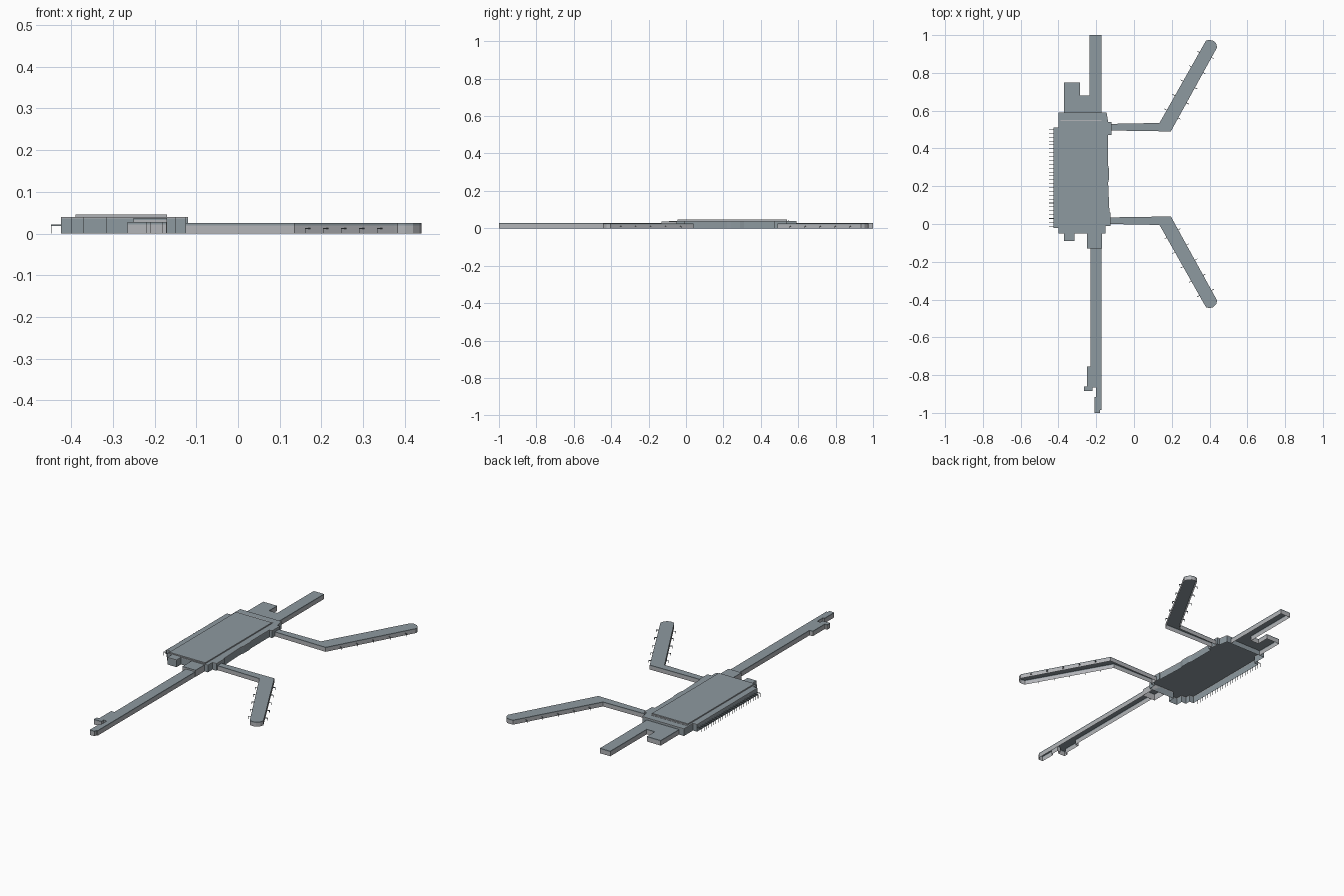
import bpy, bmesh
from mathutils import Vector

if "Cube" in bpy.data.objects:
    bpy.data.objects.remove(bpy.data.objects["Cube"])


def material(name, colour):
    m = bpy.data.materials.new(name)
    m.use_nodes = True
    m.diffuse_color = (*colour, 1)
    m.node_tree.nodes["Principled BSDF"].inputs["Base Color"].default_value = (*colour, 1)
    return m


SLATE = material("slate roof", (0.27, 0.32, 0.35))
PALE = material("pale wall", (0.45, 0.46, 0.48))


def finish(name, bm):
    mesh = bpy.data.meshes.new(name)
    bm.to_mesh(mesh)
    bm.free()
    mesh.materials.append(SLATE)
    mesh.materials.append(PALE)
    ob = bpy.data.objects.new(name, mesh)
    bpy.context.collection.objects.link(ob)
    return ob


def shell(name, outline, levels, pale_bands):
    """Roof and walls over an outline, open underneath; walls split into bands."""
    area = sum(a[0] * b[1] - b[0] * a[1]
               for a, b in zip(outline, outline[1:] + outline[:1]))
    if area < 0:
        outline = outline[::-1]
    bm = bmesh.new()
    rings = [[bm.verts.new((x, y, z)) for x, y in outline] for z in levels]
    n = len(outline)
    for band, (low, high) in enumerate(zip(rings, rings[1:])):
        for i in range(n):
            j = (i + 1) % n
            face = bm.faces.new((low[i], low[j], high[j], high[i]))
            face.material_index = int(band in pale_bands)
    bm.faces.new(rings[-1])
    return finish(name, bm)


def add_bar(bm, a, b, width):
    """Thin square bar from a to b."""
    a, b = Vector(a), Vector(b)
    quat = (b - a).to_track_quat('Z', 'Y')
    made = bmesh.ops.create_cube(bm, size=1)["verts"]
    for v in made:
        local = Vector((v.co.x * width, v.co.y * width, v.co.z * (b - a).length))
        v.co = quat @ local + (a + b) / 2


def mirrored(points, middle=0.265):
    return [(x, 2 * middle - y) for x, y in points]


# Main hall with stepped footprint
hall = [(-0.40, 0.59), (-0.145, 0.59), (-0.137, 0.54), (-0.12, 0.54), (-0.12, 0.47),
        (-0.137, 0.47), (-0.137, 0.31), (-0.132, 0.29), (-0.132, 0.24), (-0.137, 0.22),
        (-0.13, 0.06), (-0.125, 0.06), (-0.125, -0.01), (-0.15, -0.01), (-0.15, -0.05),
        (-0.25, -0.05), (-0.315, -0.05), (-0.315, -0.09), (-0.37, -0.09), (-0.37, -0.05),
        (-0.40, -0.05), (-0.40, -0.02), (-0.425, -0.02), (-0.425, 0.51), (-0.40, 0.51)]
shell("main_hall", hall, [0, 0.036, 0.04], {1})

# Raised roof and the pale strip beside it
roof = [(-0.39, -0.045), (-0.17, -0.045), (-0.17, 0.54), (-0.39, 0.54)]
shell("raised_roof", roof, [0.04, 0.046], {0})
strip = [(-0.39, 0.545), (-0.172, 0.545), (-0.172, 0.551), (-0.39, 0.551)]
bpy.data.objects["raised_roof"].data.update()
light = shell("roof_strip", strip, [0.04, 0.0415], {0})
light.data.polygons[-1].material_index = 1

# Porch linking the hall to the long pier
porch = [(-0.25, -0.13), (-0.17, -0.13), (-0.17, -0.05), (-0.25, -0.05)]
shell("south_porch", porch, [0, 0.033, 0.037], {0})

# Straight piers
PIER_LEVELS = [0, 0.022, 0.028]
north = [(-0.37, 0.59), (-0.37, 0.75), (-0.285, 0.75), (-0.285, 0.68), (-0.235, 0.68),
         (-0.235, 1), (-0.172, 1), (-0.172, 0.59)]
shell("north_pier", north, PIER_LEVELS, {0})
south = [(-0.23, -0.13), (-0.172, -0.13), (-0.172, -0.985), (-0.18, -0.985), (-0.18, -1),
         (-0.21, -1), (-0.21, -0.915), (-0.2, -0.915), (-0.2, -0.865), (-0.22, -0.865),
         (-0.22, -0.885), (-0.265, -0.885), (-0.265, -0.86), (-0.25, -0.86),
         (-0.25, -0.755), (-0.23, -0.755)]
shell("south_pier", south, PIER_LEVELS, {0})

# Bent arms with rounded tips, mirrored about the hall's middle
arm = [(-0.125, 0), (0.135, -0.005), (0.375, -0.43), (0.382, -0.441), (0.4, -0.445),
       (0.42, -0.44), (0.435, -0.425), (0.44, -0.405), (0.195, 0.04), (-0.125, 0.035)]
for side, place in (("south", list), ("north", mirrored)):
    shell(side + "_arm", place(arm), [0, 0.02, 0.025], {0})

    # Gate brackets along both edges of the outer arm
    bm = bmesh.new()
    for start, end, sign in (((0.135, -0.005), (0.375, -0.43), -1),
                             ((0.195, 0.04), (0.44, -0.405), 1)):
        start, end = Vector(start), Vector(end)
        along = (end - start).normalized()
        out = Vector((-along.y, along.x)) * sign
        for i in range(5):
            foot = start.lerp(end, 0.16 + 0.18 * i)
            (ax, ay), (bx, by) = place([foot, foot + out * 0.014])
            add_bar(bm, (ax, ay, 0.012), (bx, by, 0.012), 0.003)
            add_bar(bm, (bx, by, 0), (bx, by, 0.013), 0.002)
    finish(side + "_gate_brackets", bm)

# Row of slim canopy frames along the kerb
bm = bmesh.new()
for i in range(26):
    y = -0.012 + i * 0.0205
    add_bar(bm, (-0.425, y, 0.02), (-0.449, y, 0.02), 0.003)
    add_bar(bm, (-0.448, y, 0), (-0.448, y, 0.021), 0.002)
finish("kerb_frames", bm)
